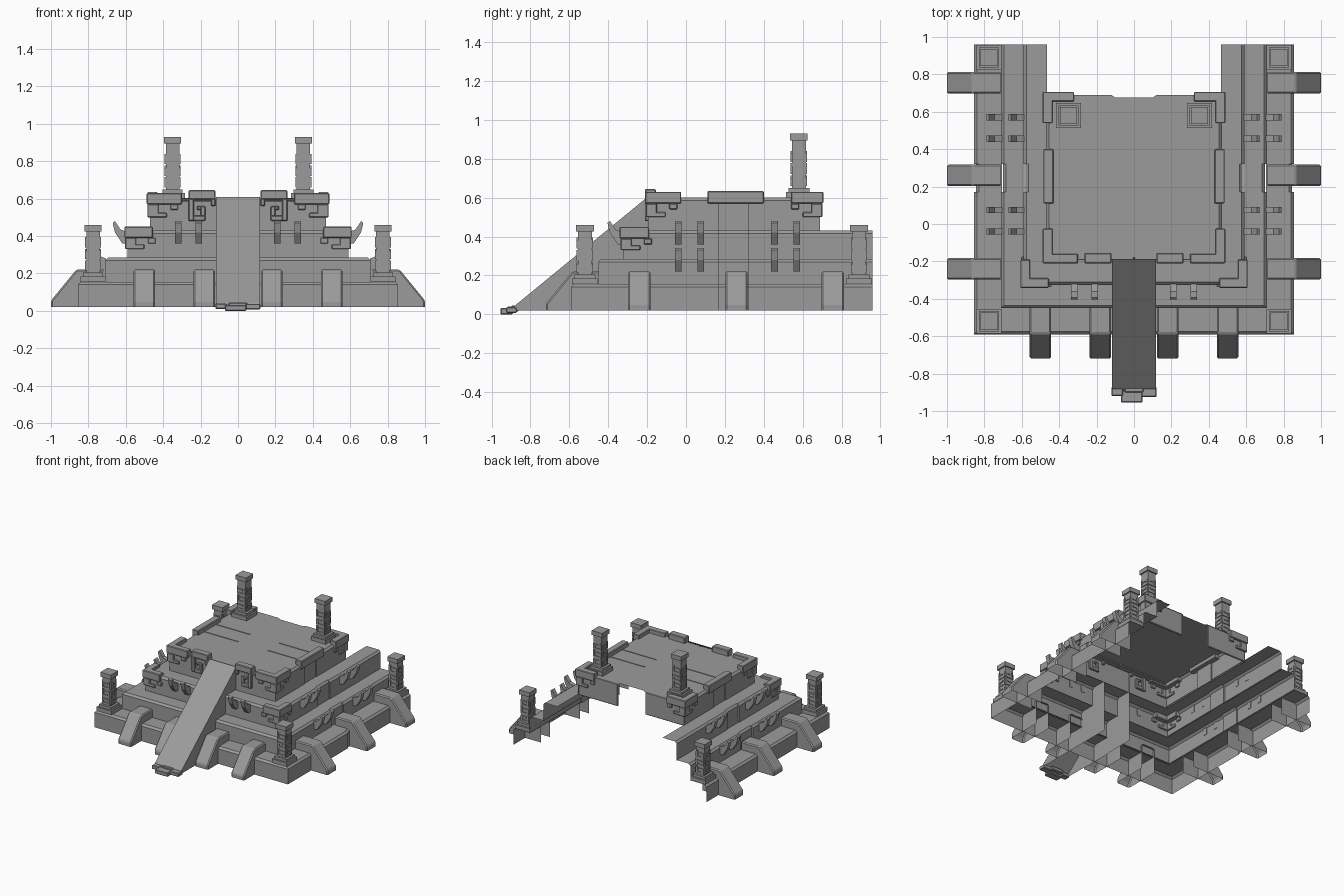
import bpy, bmesh
from mathutils import Vector

cube = bpy.data.objects.get("Cube")
if cube:
    bpy.data.objects.remove(cube)

stone = bpy.data.materials.new("grey stone")
stone.use_nodes = True
GREY = (0.33, 0.33, 0.33, 1)
stone.diffuse_color = GREY
stone.node_tree.nodes["Principled BSDF"].inputs["Base Color"].default_value = GREY

SIDES = (1, -1)
BACK, GROUND, ROOF = 0.96, 0.02, 0.6


def finish(name, bm, bevel=0):
    bmesh.ops.recalc_face_normals(bm, faces=bm.faces)
    mesh = bpy.data.meshes.new(name)
    bm.to_mesh(mesh)
    bm.free()
    mesh.materials.append(stone)
    obj = bpy.data.objects.new(name, mesh)
    bpy.context.collection.objects.link(obj)
    if bevel:
        mod = obj.modifiers.new("worn edges", 'BEVEL')
        mod.width, mod.segments = bevel, 1
    return obj


def add_box(bm, x0, x1, y0, y1, z0, z1):
    verts = bmesh.ops.create_cube(bm, size=1)["verts"]
    for v in verts:
        v.co = Vector(((x0 + x1) / 2 + v.co.x * (x1 - x0),
                       (y0 + y1) / 2 + v.co.y * (y1 - y0),
                       (z0 + z1) / 2 + v.co.z * (z1 - z0)))


def boxes(name, items, mirror=True, bevel=0.005):
    bm = bmesh.new()
    for x0, x1, y0, y1, z0, z1 in items:
        add_box(bm, x0, x1, y0, y1, z0, z1)
        if mirror:
            add_box(bm, -x1, -x0, y0, y1, z0, z1)
    return finish(name, bm, bevel)


def prism(name, profile, origin, out, width, open_edges=(), bevel=0):
    """Extrude an (outward, height) profile sideways; listed edges stay open."""
    bm = bmesh.new()
    out = Vector((out[0], out[1], 0))
    side = Vector((-out.y, out.x, 0)) * width / 2
    base = Vector((origin[0], origin[1], 0))
    rows = [[bm.verts.new(base + out * o + side * s + Vector((0, 0, z)))
             for o, z in profile] for s in SIDES]
    n = len(profile)
    for row in rows:
        bm.faces.new(row)
    for i in range(n):
        if i not in open_edges:
            j = (i + 1) % n
            bm.faces.new((rows[0][i], rows[0][j], rows[1][j], rows[1][i]))
    return finish(name, bm, bevel)


# Terraces: open U-shaped shells with a recessed middle bay on each flank
def terrace(name, half, front, back, bottom, top, ledge):
    profile = [(-ledge, top), (-0.015, top), (0, top - 0.015), (0, bottom)]
    flank = [(back, 0), (0.32, 0), (0.32, -0.01), (0.17, -0.01), (0.17, 0)]
    path = [(-1, y, inset) for y, inset in flank] + [(-1, None, 0), (1, None, 0)]
    path += [(1, y, inset) for y, inset in reversed(flank)]
    bm = bmesh.new()
    rows = []
    for sx, y, inset in path:
        row = []
        for k, (o, z) in enumerate(profile):
            shift = o + (inset if k else 0)
            row.append(bm.verts.new((sx * (half + shift),
                                     front - o if y is None else y, z)))
        rows.append(row)
    for a, b in zip(rows, rows[1:]):
        for k in range(len(profile) - 1):
            bm.faces.new((a[k], a[k + 1], b[k + 1], b[k]))
    return finish(name, bm)


terrace("lower_terrace", 0.855, -0.59, BACK, GROUND, 0.155, 0.15)
terrace("second_terrace", 0.71, -0.45, BACK, 0.15, 0.285, 0.125)
terrace("third_terrace", 0.59, -0.325, BACK, 0.28, 0.43, 0.125)
terrace("upper_terrace", 0.47, -0.195, 0.69, 0.42, ROOF, 0.05)

# Roof slab with a shallow notch, and the short return walls behind
bm = bmesh.new()
outline = [(-0.43, -0.16), (0.43, -0.16), (0.43, 0.69), (0.12, 0.69), (0.1, 0.675),
           (-0.1, 0.675), (-0.12, 0.69), (-0.43, 0.69)]
bm.faces.new([bm.verts.new((x, y, ROOF)) for x, y in outline])
finish("roof", bm)
boxes("roof_front_edge", [(0, 0.43, -0.195, -0.15, 0.585, ROOF)])
boxes("back_wall", [(0.12, 0.47, 0.675, 0.69, 0.42, ROOF)])
boxes("roof_joint", [(0.13, 0.43, y, y + 0.008, ROOF, 0.604) for y in (0.185, 0.335)],
      bevel=0)

# Ramp with small stones at its foot
prism("ramp", [(0.19, 0.61), (0.88, 0.045), (0.89, GROUND), (0.19, GROUND)],
      (0, 0), (0, -1), 0.235, open_edges=(2, 3))
boxes("ramp_foot_stones", [(-0.12, -0.06, -0.92, -0.87, 0.01, 0.04),
                           (-0.07, 0.045, -0.955, -0.89, 0, 0.032),
                           (-0.05, 0.05, -0.9, -0.86, 0.015, 0.045),
                           (0.04, 0.12, -0.925, -0.87, 0.008, 0.038)], mirror=False)

# Sloped buttresses
slope = [(0, 0.22), (0.15, 0.22), (0.285, 0.055), (0.285, GROUND), (0, GROUND)]
for sx in SIDES:
    for y in (-0.24, 0.26, 0.755):
        prism("side_buttress", slope, (sx * 0.715, y), (sx, 0), 0.115, (3, 4), 0.008)
    for x in (0.18, 0.5):
        prism("front_buttress", slope, (sx * x, -0.435), (0, -1), 0.115, (3, 4), 0.008)

# Upturned stone horns on the terrace walls
horn = [(0, 0.0), (0, 0.06), (0.04, 0.075), (0.07, 0.12), (0.082, 0.11),
        (0.07, 0.06), (0.03, 0.0)]
lower_horn = [(o, z + 0.22) for o, z in horn]
upper_horn = [(o, z + 0.36) for o, z in horn]
for sx in SIDES:
    for y in (-0.04, 0.075, 0.455, 0.57):
        prism("upper_side_horn", upper_horn, (sx * 0.588, y), (sx, 0), 0.034)
        prism("lower_side_horn", lower_horn, (sx * 0.706, y), (sx, 0), 0.034)
    for x in (0.21, 0.32):
        prism("front_horn", upper_horn, (sx * x, -0.322), (0, -1), 0.034)


# Corner cornices: an L of bands with stepped hooks hanging on both faces
def cornice(name, x, y, toward, length, top, drop, thick=0.035):
    def span(a, b):
        return tuple(sorted((y + toward * a, y + toward * b)))
    band, hook = top - 0.06, top - drop
    items = [(x - thick, x + 0.018, *span(-0.016, length), band, top),
             (x - length, x + 0.018, *span(-0.016, thick), band, top)]
    for a, b, z0, z1 in [(0, 0.045, hook, band), (0.045, 0.09, hook, hook + 0.025),
                         (0.12, 0.15, band - 0.03, band)]:
        items.append((x - 0.01, x + 0.014, *span(a - 0.012, b), z0, z1))
        items.append((x - b, x - a + 0.012, *span(-0.012, 0.01), z0, z1))
    boxes(name, items, bevel=0.004)


cornice("roof_front_cornice", 0.47, -0.195, 1, 0.17, 0.63, 0.13)
cornice("roof_back_cornice", 0.47, 0.69, -1, 0.15, 0.63, 0.13)
cornice("terrace_corner_cornice", 0.59, -0.325, 1, 0.135, 0.45, 0.12)
boxes("roof_side_parapet", [(0.43, 0.485, 0.11, 0.4, 0.57, 0.635)])

# Square spiral reliefs flanking the top of the ramp
f0, f1 = -0.212, -0.18
boxes("spiral_relief", [(0.12, 0.265, f0, -0.155, 0.595, 0.645),
                        (0.235, 0.265, f0, f1, 0.48, 0.6),
                        (0.175, 0.24, f0, f1, 0.48, 0.51),
                        (0.175, 0.2, f0, f1, 0.505, 0.56),
                        (0.195, 0.22, f0, f1, 0.54, 0.56),
                        (0.12, 0.145, f0, f1, 0.56, 0.6)])


# Carved pillars with stepped feet, caps and raised fretwork on each face
def pillar(name, x, y, base, height):
    items = []

    def block(half, z0, z1):
        items.append((x - half, x + half, y - half, y + half, base + z0, base + z1))
    block(0.066, 0, 0.03)
    block(0.054, 0.03, 0.05)
    block(0.036, 0.05, height - 0.035)
    block(0.046, height - 0.035, height)
    z, flip = 0.06, 1
    while z < height - 0.09:
        for a, b, z0, z1 in [(-0.034, 0.034, 0, 0.012), (0.02, 0.034, 0.012, 0.042),
                             (-0.014, 0.02, 0.03, 0.042), (-0.034, -0.022, 0.012, 0.055)]:
            u0, u1 = sorted((a * flip, b * flip))
            lo, hi = base + z + z0, base + z + z1
            items.append((x + u0, x + u1, y - 0.042, y + 0.042, lo, hi))
            items.append((x - 0.042, x + 0.042, y + u0, y + u1, lo, hi))
        z, flip = z + 0.062, -flip
    boxes(name, items, bevel=0)


pillar("front_pillar", 0.775, -0.52, 0.155, 0.305)
pillar("back_pillar", 0.775, 0.89, 0.155, 0.305)
pillar("roof_pillar", 0.35, 0.58, ROOF, 0.33)
